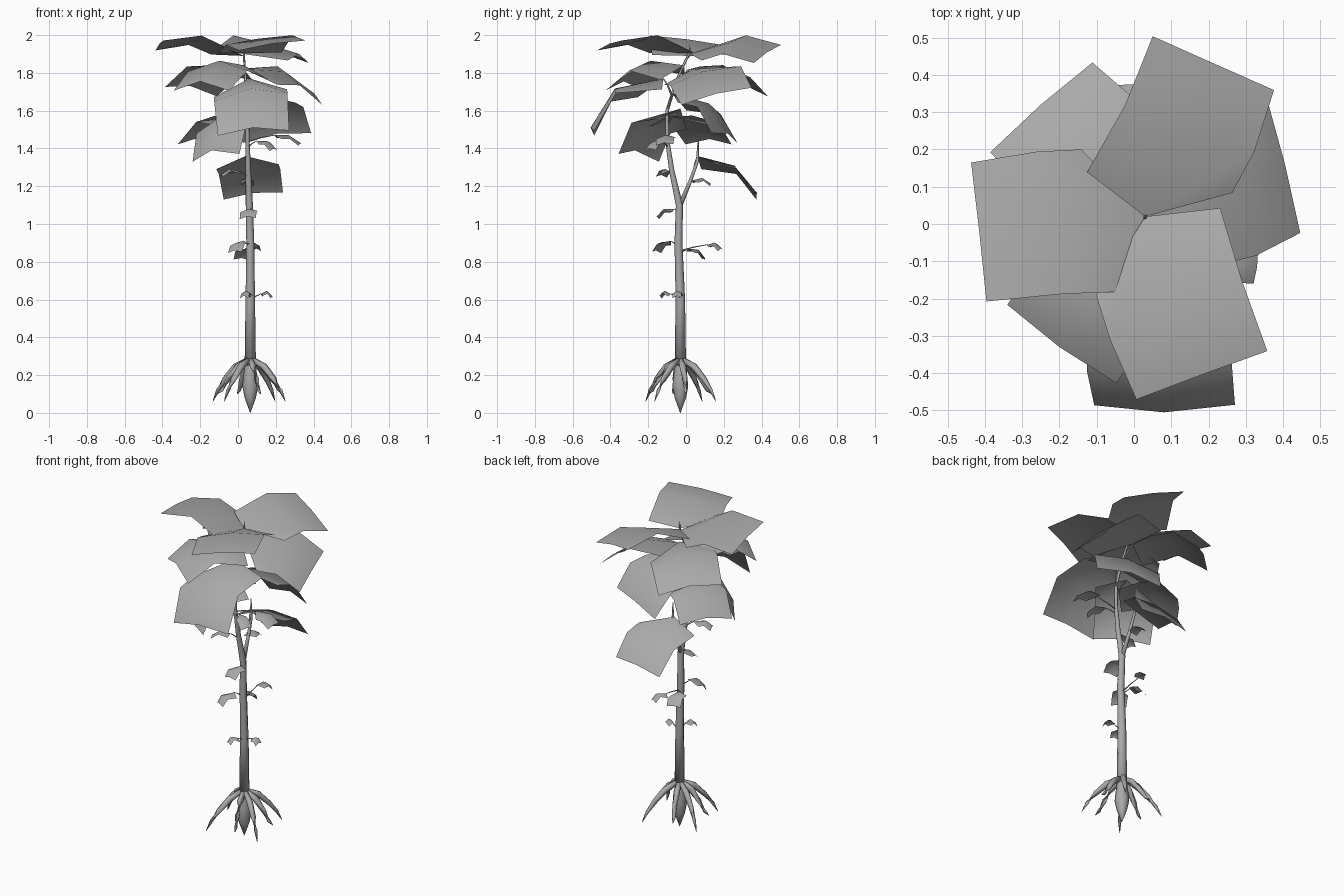
import bpy
import bmesh
import math
import random
from mathutils import Vector, Matrix

random.seed(4)
default_cube = bpy.data.objects.get("Cube")
if default_cube:
    bpy.data.objects.remove(default_cube, do_unlink=True)

grey = bpy.data.materials.new("plain_grey")
grey.use_nodes = True
grey.diffuse_color = (0.4, 0.4, 0.4, 1)
for node in grey.node_tree.nodes:
    if node.type == 'BSDF_PRINCIPLED':
        node.inputs["Base Color"].default_value = grey.diffuse_color

UP = Vector((0, 0, 1))


def finish(bm, name):
    """Turn a bmesh into a softly shaded object."""
    mesh = bpy.data.meshes.new(name)
    for face in bm.faces:
        face.smooth = True
    bm.to_mesh(mesh)
    bm.free()
    mesh.materials.append(grey)
    obj = bpy.data.objects.new(name, mesh)
    bpy.context.collection.objects.link(obj)
    return obj


def tube(name, points, radii, sides=7):
    """Sweep a tapering ring along a path and cap both ends."""
    points = [Vector(p) for p in points]
    bm = bmesh.new()
    rings = []
    for i, (centre, radius) in enumerate(zip(points, radii)):
        ahead = points[min(i + 1, len(points) - 1)] - points[max(i - 1, 0)]
        ahead.normalize()
        guide = Vector((0, 1, 0)) if abs(ahead.z) > 0.8 else UP
        u = ahead.cross(guide).normalized()
        v = ahead.cross(u)
        angles = [math.tau * k / sides for k in range(sides)]
        rings.append([bm.verts.new(centre + radius * (math.cos(a) * u + math.sin(a) * v))
                      for a in angles])
    for low, high in zip(rings, rings[1:]):
        for k in range(sides):
            n = (k + 1) % sides
            bm.faces.new((low[k], low[n], high[n], high[k]))
    bm.faces.new(rings[0][::-1])
    bm.faces.new(rings[-1])
    bmesh.ops.recalc_face_normals(bm, faces=bm.faces)
    return finish(bm, name)


def point_at(path, z):
    """Point on a rising path at a given height."""
    z = min(max(z, path[0][2]), path[-1][2])
    for a, b in zip(path, path[1:]):
        if z <= b[2]:
            return Vector(a).lerp(Vector(b), (z - a[2]) / (b[2] - a[2]))


def leaf(name, base, tip, half, roll, arch, droop):
    """Folded four-panel leaf blade with its midrib along base to tip."""
    base, tip = Vector(base), Vector(tip)
    ahead = tip - base
    side = ahead.cross(UP).normalized()
    side = Matrix.Rotation(math.radians(-roll), 3, ahead.normalized()) @ side
    normal = side.cross(ahead).normalized()
    bm = bmesh.new()

    def vert(s, t, lift):
        return bm.verts.new(base + ahead * t + side * (s * half) + normal * lift)

    root, mid, end = vert(0, 0, 0), vert(0, 0.52, arch), vert(0, 1, 0)
    right = [vert(1, 0.34, arch * 0.4 - droop), vert(1, 0.62, arch - droop), vert(0.97, 1, -droop)]
    left = [vert(-1, 0.1, -droop - half * 0.1), vert(-1, 0.56, arch - droop), vert(-0.97, 1, -droop)]
    bm.faces.new((root, right[0], right[1], mid))
    bm.faces.new((root, mid, left[1], left[0]))
    bm.faces.new((mid, right[1], right[2], end))
    bm.faces.new((left[1], mid, end, left[2]))
    finish(bm, name)


def stalk(name, path, base, drop, thick):
    """Curved leaf stalk from the wood to the leaf base."""
    base = Vector(base)
    start = point_at(path, base.z - drop)
    middle = start.lerp(base, 0.5) + UP * drop * 0.12
    tube(name, [start, middle, base], [thick, thick * 0.8, thick * 0.5], 5)


# Trunk and rear branch
trunk = [(.065, -.03, .25), (.065, -.03, .6), (.065, -.04, .9), (.06, -.035, 1.1),
         (.055, -.075, 1.28), (.05, -.1, 1.45), (.05, -.1, 1.6),
         (.04, -.05, 1.76), (.03, .02, 1.91), (.03, .02, 1.95)]
branch = [(.06, -.035, 1.09), (.055, .02, 1.22), (.05, .06, 1.33), (.045, .065, 1.45)]
tube("trunk", trunk, [.03, .025, .021, .019, .014, .011, .009, .007, .005, .001], 8)
tube("rear_branch", branch, [.014, .01, .008, .003])

# Tap root and the ring of side roots, long and short in turn
tube("tap_root", [(.065, -.03, z) for z in (.3, .25, .19, .14, .08, 0)],
     [.027, .03, .037, .042, .03, .001], 8)
ROOTS = 8
for i in range(ROOTS):
    angle = math.tau * i / ROOTS - math.pi / 6 + random.uniform(-.08, .08)
    out = Vector((math.cos(angle), math.sin(angle), 0))
    sideways = Vector((-out.y, out.x, 0)) * random.uniform(-.02, .02)
    reach, low = (.18, .1) if i % 2 else (.23, .06)
    crown = Vector((.065, -.03, 0))
    profile = [(.05, .285), (.38, .245), (.66, .18), (.86, .12), (1, low)]
    path = [crown + out * reach * r + sideways * r * r + UP * z for r, z in profile]
    tube(f"side_root_{i + 1}", path, [.013, .019, .015, .01, .001], 6)

# Large leaves: wood, base, tip, half width, roll, arch, edge droop
large = {
    "crown_leaf_front": (trunk, (.03, .02, 1.905), (.18, -.405, 1.955), .195, -8, .05, .01),
    "crown_leaf_right": (trunk, (.03, .02, 1.89), (-.415, -.02, 1.955), .195, -8, .055, .01),
    "crown_leaf_back": (trunk, (.03, .02, 1.9), (.215, .43, 1.91), .19, -15, .055, .01),
    "upper_leaf_left": (trunk, (.03, .035, 1.82), (.405, .16, 1.69), .203, -14, .06, .015),
    "upper_leaf_front": (trunk, (.03, -.01, 1.84), (-.2, -.33, 1.755), .185, 0, .07, .05),
    "upper_leaf_back": (trunk, (.03, .02, 1.82), (-.25, .32, 1.73), .19, -8, .07, .03),
    "middle_leaf_front": (trunk, (.06, -.12, 1.77), (.08, -.505, 1.51), .195, -5, .1, .035),
    "middle_leaf_right": (trunk, (.03, -.03, 1.61), (-.14, -.27, 1.39), .17, -9, .085, .05),
    "middle_leaf_left": (trunk, (.07, -.07, 1.69), (.21, .22, 1.48), .2, 9, .07, .03),
    "middle_leaf_back": (trunk, (.04, -.09, 1.57), (-.23, .125, 1.45), .16, 0, .07, .03),
    "lower_leaf_back": (branch, (.04, .06, 1.36), (.08, .375, 1.165), .163, 8, .06, .02),
}
for name, (wood, base, tip, half, roll, arch, droop) in large.items():
    leaf(name, base, tip, half, roll, arch, droop)
    stalk(name + "_stalk", wood, base, .09, .006)

# Small leaves and sprouts: wood, base, tip, half width
small = {
    "sprout_high_left": (trunk, (.19, -.1, 1.47), (.33, -.115, 1.43), .048),
    "sprout_high_front": (trunk, (.1, -.13, 1.44), (.19, -.19, 1.4), .035),
    "sprout_fork_front": (trunk, (.01, -.09, 1.28), (-.09, -.13, 1.26), .032),
    "sprout_fork_back": (branch, (.05, .03, 1.23), (.05, .13, 1.215), .035),
    "sprout_collar": (trunk, (.065, -.06, 1.08), (.05, -.155, 1.04), .045),
    "sprout_mid_front": (trunk, (.03, -.08, .91), (-.02, -.16, .86), .045),
    "sprout_mid_back": (trunk, (.04, .01, .87), (.02, .1, .82), .045),
    "sprout_mid_far": (trunk, (.06, .11, .89), (.1, .185, .87), .03),
    "sprout_low_left": (trunk, (.12, -.04, .63), (.18, -.05, .62), .025),
    "sprout_low_front": (trunk, (.06, -.08, .63), (.03, -.14, .62), .025),
}
for name, (wood, base, tip, half) in small.items():
    leaf(name, base, tip, half, -5, .022, .012)
    stalk(name + "_stalk", wood, base, .035, .004)
